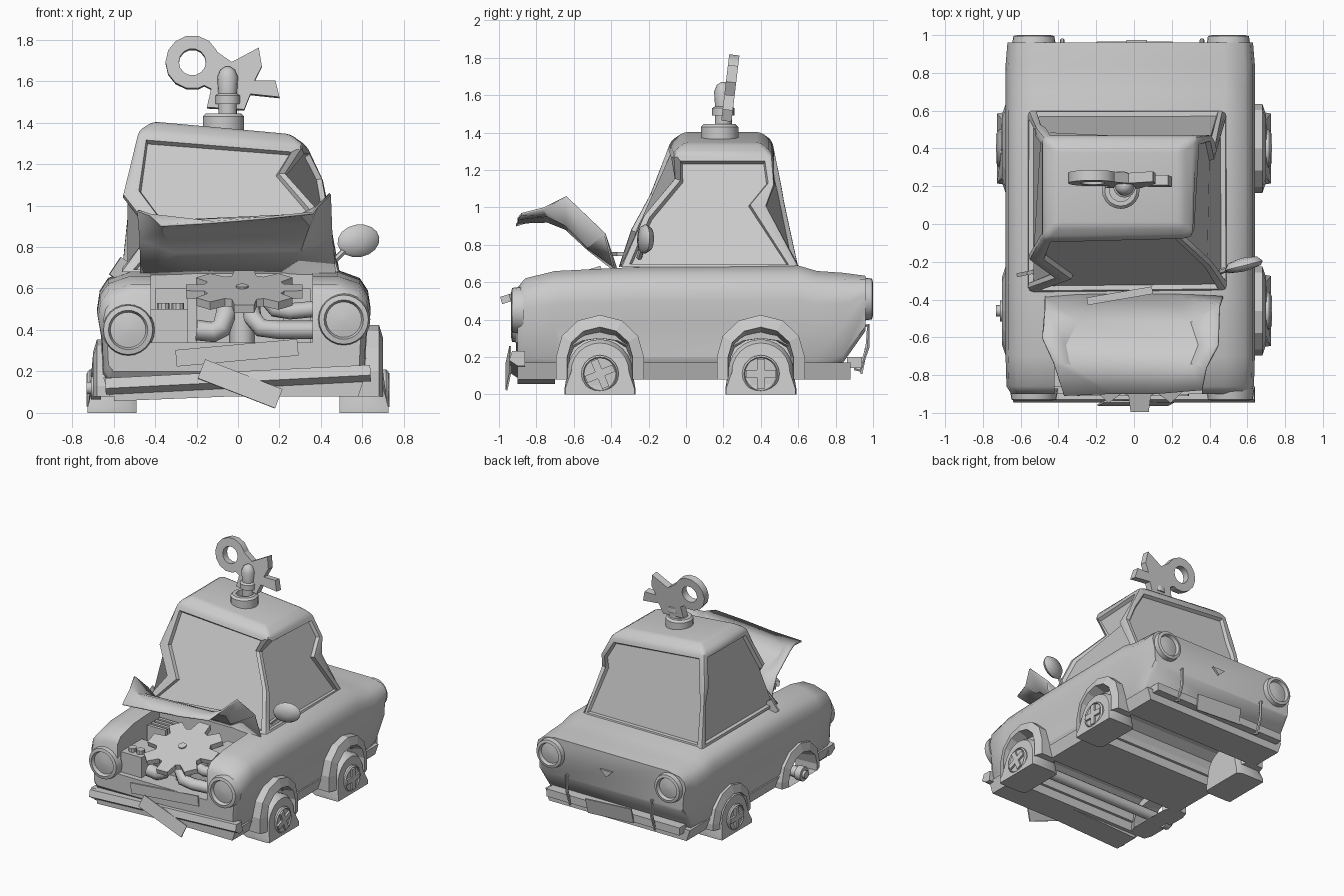
import bpy, bmesh, math
from mathutils import Vector, Matrix

cube = bpy.data.objects.get("Cube")
if cube:
    bpy.data.objects.remove(cube, do_unlink=True)

grey = bpy.data.materials.new("plain grey")
grey.use_nodes = True
GREY = (0.6, 0.6, 0.6, 1)
grey.diffuse_color = GREY
grey.node_tree.nodes["Principled BSDF"].inputs["Base Color"].default_value = GREY


def finish(name, bm, smooth=None):
    bmesh.ops.recalc_face_normals(bm, faces=bm.faces)
    me = bpy.data.meshes.new(name)
    bm.to_mesh(me)
    bm.free()
    me.materials.append(grey)
    ob = bpy.data.objects.new(name, me)
    bpy.context.collection.objects.link(ob)
    if smooth:
        select(ob)
        bpy.ops.object.shade_smooth_by_angle(angle=math.radians(smooth))
    return ob


def select(ob):
    bpy.ops.object.select_all(action='DESELECT')
    ob.select_set(True)
    bpy.context.view_layer.objects.active = ob


def loft(name, rings, smooth=None, caps=True):
    bm = bmesh.new()
    rows = [[bm.verts.new(p) for p in r] for r in rings]
    n = len(rows[0])
    for a, b in zip(rows, rows[1:]):
        for i in range(n):
            bm.faces.new((a[i], a[(i + 1) % n], b[(i + 1) % n], b[i]))
    if caps:
        bm.faces.new(rows[0])
        bm.faces.new(rows[-1])
    else:
        bmesh.ops.remove_doubles(bm, verts=bm.verts, dist=0.0001)
    return finish(name, bm, smooth)


def prism(name, pts, axis, lo, hi, smooth=None):
    place = {'x': lambda p, d: (d, *p), 'y': lambda p, d: (p[0], d, p[1]), 'z': lambda p, d: (*p, d)}[axis]
    return loft(name, [[place(p, d) for p in pts] for d in (lo, hi)], smooth)


def box(name, x, y, z):
    return prism(name, [(x[0], y[0]), (x[1], y[0]), (x[1], y[1]), (x[0], y[1])], 'z', *z)


def turn(ob, rot, pivot=None):
    c = Vector(pivot) if pivot else sum((v.co for v in ob.data.vertices), Vector()) / len(ob.data.vertices)
    m = Matrix.Rotation(rot[2], 4, 'Z') @ Matrix.Rotation(rot[1], 4, 'Y') @ Matrix.Rotation(rot[0], 4, 'X')
    ob.data.transform(Matrix.Translation(c) @ m @ Matrix.Translation(-c))
    return ob


def lathe(name, profile, centre, axis='z', seg=20, smooth=35, caps=True):
    """Revolve (radius, distance) pairs around an axis through centre."""
    rings = []
    for r, d in profile:
        ring = []
        for i in range(seg):
            a = math.tau * i / seg
            u, v = r * math.cos(a), r * math.sin(a)
            p = {'x': (d, u, v), 'y': (u, d, v), 'z': (u, v, d)}[axis]
            ring.append(Vector(p) + Vector(centre))
        rings.append(ring)
    return loft(name, rings, smooth, caps)


def tube(name, pts, r, res=2):
    cu = bpy.data.curves.new(name, 'CURVE')
    cu.dimensions = '3D'
    cu.bevel_depth, cu.bevel_resolution, cu.use_fill_caps = r, res, True
    sp = cu.splines.new('POLY')
    sp.points.add(len(pts) - 1)
    for q, p in zip(sp.points, pts):
        q.co = (*p, 1)
    cu.materials.append(grey)
    ob = bpy.data.objects.new(name, cu)
    bpy.context.collection.objects.link(ob)
    select(ob)
    bpy.ops.object.convert(target='MESH')
    bpy.ops.object.shade_smooth_by_angle(angle=math.radians(50))


def cut(ob, cutter):
    m = ob.modifiers.new("cut", 'BOOLEAN')
    m.operation, m.solver, m.object = 'DIFFERENCE', 'EXACT', cutter
    select(ob)
    bpy.ops.object.modifier_apply(modifier=m.name)
    bpy.data.objects.remove(cutter, do_unlink=True)


# Body shell: cross-sections along the length
MID = -0.02
SECTION = [(0.92, 0), (0.96, 0.08), (0.97, 0.42), (1, 0.64), (0.98, 0.8), (0.92, 0.91), (0.76, 0.98)]


def body_ring(y, half, bottom, top):
    side = [(half * u, bottom + (top - bottom) * v) for u, v in SECTION]
    return [(MID + x, y, z) for x, z in side] + [(MID - x, y, z) for x, z in reversed(side)]


body = loft("body", [body_ring(*s) for s in (
    (-0.9, 0.63, 0.2, 0.58), (-0.86, 0.655, 0.16, 0.63), (-0.7, 0.66, 0.15, 0.67), (-0.3, 0.66, 0.15, 0.69),
    (0.6, 0.66, 0.15, 0.7), (0.7, 0.66, 0.15, 0.67), (0.84, 0.66, 0.17, 0.66), (0.96, 0.65, 0.34, 0.64))], 40)


def arch(y, rx, ry, foot, drop=0):
    steps = [math.pi * i / 6 for i in range(7)]
    curve = [(y + rx * math.cos(a), 0.2 - drop + ry * math.sin(a)) for a in steps]
    return [(y + rx, foot)] + curve + [(y - rx, foot)]


AXLES = (-0.46, 0.4)
for y in AXLES:
    cut(body, prism("well_cutter", arch(y, 0.19, 0.1, 0.0), 'x', -1, 1))
cut(body, box("bay_cutter", (-0.42, 0.36), (-1.2, -0.38), (0.34, 1)))

# Underfloor slabs with sides leaning in, between the wheel wells
for lo, hi in ((-0.9, -0.67), (-0.25, 0.19), (0.62, 0.88)):
    prism("underfloor", [(-0.65, 0.17), (0.61, 0.17), (0.58, 0.08), (-0.62, 0.08)], 'y', lo, hi)

# Bare axle end where one wheel is lost
lathe("front_axle", [(0.04, 0.6), (0.04, -0.66), (0.055, -0.66), (0.055, -0.71), (0.03, -0.71), (0.03, -0.73)],
      (0, AXLES[0], 0.12), 'x', 12)


def wheel(side, s, y):
    rings = []
    for x, r, bulge in ((0.49, 0.15, 0.02), (0.53, 0.175, 0.015), (0.67, 0.175, 0.015), (0.7, 0.155, 0.03)):
        top = [(s * x, y + r * math.cos(a), 0.12 + r * math.sin(a)) for a in (math.pi * i / 12 for i in range(13))]
        wide = r + bulge
        low_x = s * (x + (0.025 if x > 0.6 else 0))
        rings.append([(low_x, y + wide, 0), (low_x, y + wide, 0.03)] + top + [(low_x, y - wide, 0.03), (low_x, y - wide, 0)])
    loft(side + "_flat_tyre", rings, 40)
    lathe(side + "_hub", [(0.1, s * 0.6), (0.1, s * 0.715), (0.09, s * 0.725), (0.085, s * 0.715)], (0, y, 0.11), 'x')
    for k in range(2):
        bar = box("hub_bar", sorted((s * 0.7, s * 0.73)), (y - 0.08, y + 0.08), (0.09, 0.13))
        turn(bar, (math.pi / 2 * k + (0.4 if y < 0 else 0), 0, 0))


# Wheels and arches; the right arches sag
for y in AXLES:
    for s, side, drop in ((1, "left", 0), (-1, "right", 0.07)):
        outer, inner, deep = (arch(y, rx, ry, 0.08, drop) for rx, ry in ((0.235, 0.225), (0.175, 0.16), (0.16, 0.1)))
        loft(side + "_wheel_arch", [[(s * x, *p) for p in pts] for x, pts in
             ((0.55, outer), (0.68, outer), (0.7, inner), (0.52, deep), (0.55, outer))], caps=False)
        if s > 0 or y > 0:
            wheel(side, s, y)

# Cabin: bent corner columns, bevelled, with recessed windows
COLUMNS = [
    [(0.49, -0.35, 0.68), (0.42, -0.23, 0.97), (0.25, -0.07, 1.16), (0.32, -0.07, 1.29), (0.25, -0.01, 1.345)],
    [(0.49, 0.6, 0.68), (0.43, 0.4, 1.01), (0.42, 0.49, 1.12), (0.33, 0.46, 1.29), (0.25, 0.4, 1.345)],
    [(-0.56, 0.6, 0.68), (-0.54, 0.54, 1.03), (-0.52, 0.51, 1.12), (-0.48, 0.46, 1.36), (-0.41, 0.4, 1.405)],
    [(-0.56, -0.36, 0.68), (-0.39, -0.29, 0.88), (-0.53, -0.19, 1.06), (-0.48, -0.08, 1.36), (-0.41, -0.01, 1.405)]]
bm = bmesh.new()
cols = [[bm.verts.new(p) for p in c] for c in COLUMNS]
walls = []
for i in range(4):
    a, b = cols[i], cols[(i + 1) % 4]
    walls.append(bm.faces.new(a[:4] + b[3::-1]))
    bm.faces.new((a[3], b[3], b[4], a[4]))
bm.faces.new([c[4] for c in cols])
bmesh.ops.recalc_face_normals(bm, faces=bm.faces)
edges = [e for e in bm.edges if not e.is_boundary]
bmesh.ops.bevel(bm, geom=edges, offset=0.022, segments=2, profile=0.5, affect='EDGES')
walls = sorted(bm.faces, key=lambda f: f.calc_area() * (abs(f.normal.z) < 0.7), reverse=True)[:4]
bmesh.ops.inset_individual(bm, faces=walls, thickness=0.03, depth=0)
bmesh.ops.inset_individual(bm, faces=walls, thickness=0.012, depth=-0.025)
finish("cabin", bm, 30)

# Winding key on the roof
KX, KY = -0.07, 0.18
lathe("key_socket", [(0.1, 1.35), (0.1, 1.43), (0.085, 1.445), (0.06, 1.445), (0.06, 1.4)], (KX, KY, 0))
lathe("key_shaft", [(0.045, 1.4), (0.045, 1.49), (0.06, 1.49), (0.06, 1.53), (0.045, 1.54), (0.05, 1.62), (0.035, 1.655), (0.012, 1.67)],
      (KX + 0.02, KY + 0.02, 0), seg=16)
wing = [(-0.13, 1.76), (-0.03, 1.69), (0.1, 1.76), (0.115, 1.67), (0.08, 1.6), (0.18, 1.6), (0.2, 1.52), (0.06, 1.535),
        (0.03, 1.46), (-0.15, 1.47), (-0.13, 1.56), (-0.17, 1.58), (-0.15, 1.66)]
turn(prism("key_broken_wing", wing, 'y', 0.205, 0.26), (-0.12, 0, 0), (0, 0.23, 1.6))
eye = lathe("key_ring", [(0.065, 0.205), (0.13, 0.205), (0.13, 0.26), (0.065, 0.26), (0.065, 0.205)],
            (-0.22, 0, 1.69), 'y', 14, caps=False)
turn(eye, (-0.12, 0, 0), (0, 0.23, 1.6))

# Raised, crumpled bonnet with turned-up sides
rows = [[(-0.47, -0.38, 0.67), (-0.2, -0.37, 0.68), (0.2, -0.37, 0.68), (0.47, -0.38, 0.67)],
        [(-0.47, -0.45, 0.84), (-0.3, -0.52, 0.78), (0.3, -0.52, 0.79), (0.45, -0.43, 0.86)],
        [(-0.48, -0.6, 0.98), (-0.36, -0.64, 0.89), (0.34, -0.64, 0.91), (0.44, -0.64, 1.06)],
        [(-0.42, -0.74, 0.96), (-0.34, -0.74, 0.93), (0.3, -0.74, 0.96), (0.38, -0.76, 1.0)],
        [(-0.37, -0.91, 0.91), (-0.12, -0.9, 0.925), (0.12, -0.9, 0.945), (0.36, -0.88, 0.97)]]
bm = bmesh.new()
grid = [[bm.verts.new(p) for p in r] for r in rows]
for a, b in zip(grid, grid[1:]):
    for i in range(3):
        bm.faces.new((a[i], a[i + 1], b[i + 1], b[i]))
finish("bonnet", bm, 30).modifiers.new("thickness", 'SOLIDIFY').thickness = 0.012

# Engine bay: toothed gear, blocks and pipes
teeth = []
for i in range(8):
    for da, r in ((-0.3, 0.2), (-0.17, 0.285), (0.17, 0.285), (0.3, 0.2)):
        a = math.tau * i / 8 - math.pi / 2 + da
        teeth.append((0.03 + r * math.cos(a), -0.72 + r * math.sin(a)))
turn(prism("gear", teeth, 'z', 0.565, 0.605), (0.3, 0, 0))
turn(lathe("gear_hub", [(0.03, 0.6), (0.03, 0.615)], (0.02, -0.72, 0), seg=10), (0.3, 0, 0))
lathe("gear_shaft", [(0.06, 0.33), (0.06, 0.57)], (0.02, -0.7, 0), seg=12)
box("engine_block", (-0.2, 0.22), (-0.7, -0.42), (0.33, 0.54))
box("battery", (-0.42, -0.24), (-0.86, -0.6), (0.33, 0.5))
box("fluid_box", (0.22, 0.35), (-0.66, -0.45), (0.33, 0.6))
for i in range(4):
    box("engine_fin", (-0.4, -0.24), (-0.56 + i * 0.045, -0.535 + i * 0.045), (0.33, 0.6))
for x in (-0.36, -0.29):
    lathe("battery_cap", [(0.03, 0.5), (0.03, 0.53)], (x, -0.8, 0), seg=10)
tube("short_pipe", [(-0.2, -0.82, 0.4), (-0.12, -0.82, 0.39), (-0.08, -0.82, 0.41), (-0.06, -0.8, 0.47), (-0.06, -0.7, 0.54)], 0.05)
tube("long_pipe", [(0.06, -0.72, 0.54), (0.07, -0.82, 0.46), (0.11, -0.84, 0.41), (0.2, -0.84, 0.4), (0.36, -0.82, 0.4)], 0.045)
tube("upper_pipe", [(0.14, -0.74, 0.55), (0.18, -0.76, 0.5), (0.25, -0.77, 0.49), (0.36, -0.76, 0.5)], 0.04)

# Head lamps and tail lamps
LAMP = [(0.135, 0), (0.125, 0.06), (0.1, 0.065), (0.09, 0.04), (0.06, 0.045), (0.01, 0.05)]
for name, x, z in (("right_head_lamp", -0.53, 0.4), ("left_head_lamp", 0.51, 0.45)):
    lathe(name, [(r * 0.95, -d) for r, d in LAMP], (x, -0.87, z), 'y', 24)
for name, x in (("right_tail_lamp", -0.53), ("left_tail_lamp", 0.5)):
    lathe(name, [(r * 0.87, d) for r, d in LAMP], (x, 0.935, 0.51), 'y', 24)

# Bumpers, plates, brackets and boot handle
bumper = prism("front_bumper", [(-0.86, 0.2), (-0.93, 0.2), (-0.945, 0.15), (-0.9, 0.12), (-0.86, 0.12)], 'x', -0.64, 0.64)
turn(bumper, (0, -0.05, 0))
turn(box("front_valance", (-0.6, 0.57), (-0.9, -0.7), (0.08, 0.16)), (0, -0.04, 0))
turn(box("front_plate", (-0.19, 0.21), (-0.955, -0.945), (0.09, 0.19)), (-0.2, 0.37, 0))
turn(box("bumper_backing", (-0.3, 0.29), (-0.91, -0.9), (0.25, 0.33)), (0, -0.09, 0))
box("rear_bumper", (-0.6, 0.56), (0.86, 0.94), (0.14, 0.2))
turn(box("rear_plate", (-0.2, 0.2), (0.945, 0.955), (0.12, 0.24)), (-0.2, 0.06, 0))
for x in (-0.38, 0.36):
    tube("rear_bracket", [(x, 0.92, 0.36), (x, 0.975, 0.37), (x, 0.97, 0.25), (x, 0.93, 0.13), (x, 0.9, 0.14)], 0.012, 1)
prism("boot_handle", [(-0.04, 0.5), (0.07, 0.5), (0.015, 0.45)], 'y', 0.95, 0.975)

# Door mirrors and loose wiper
mirror = lathe("left_mirror", [(0.02, -0.03), (0.09, -0.02), (0.105, 0.0), (0.08, 0.03), (0.02, 0.04)], (0.58, -0.22, 0.83), 'y', 16, 50)
mirror.data.transform(Matrix.Translation((0, 0, 0.2075)) @ Matrix.Diagonal((1, 1, 0.75, 1)))
turn(mirror, (0, -0.15, 0.25))
tube("mirror_arm", [(0.46, -0.25, 0.73), (0.53, -0.23, 0.8)], 0.015, 1)
turn(box("right_mirror_stub", (-0.6, -0.53), (-0.27, -0.25), (0.64, 0.74)), (0, 0.6, 0.2))
turn(box("wiper", (-0.25, 0.1), (-0.4, -0.36), (0.74, 0.76)), (0, 0, 0.17))
